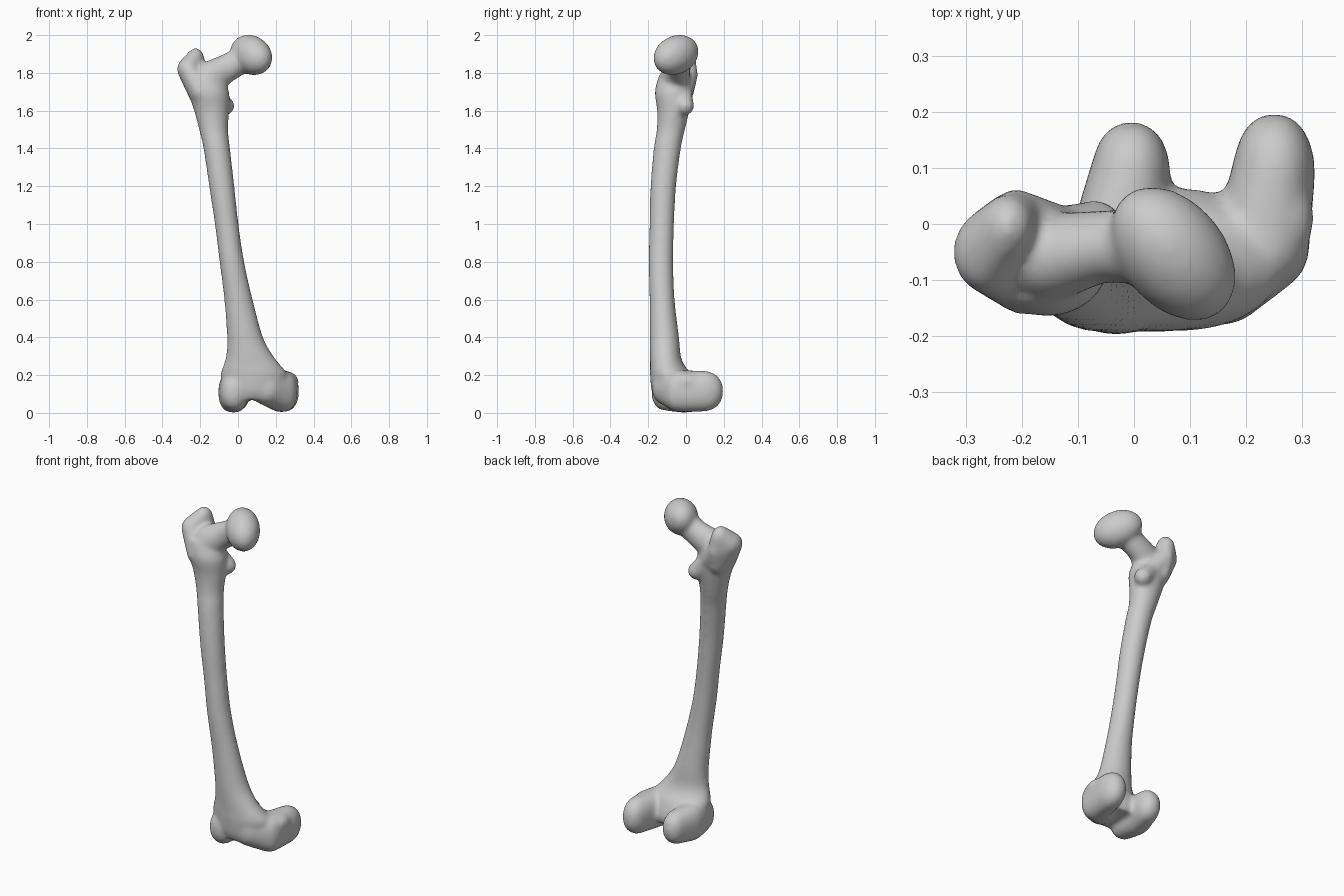
import bpy, bmesh
from math import sin, cos, pi, sqrt
from mathutils import Vector, Matrix

if "Cube" in bpy.data.objects:
    bpy.data.objects.remove(bpy.data.objects["Cube"])

INFLATE = 0.003          # makes up for shrinkage in the smoothing step
bm = bmesh.new()

# unit sphere points reused by every rounded mass
tmp = bmesh.new()
bmesh.ops.create_icosphere(tmp, subdivisions=3, radius=1)
SPHERE = [v.co.copy() for v in tmp.verts]
tmp.free()


def blob(c, h, tilt=(0, 0, 0), p=2.0):
    """Points of a (super)ellipsoid: centre, half extents, xy/xz/yz tilt, boxiness."""
    a, b, g = tilt
    s = sqrt(1 - a * a)
    k = (g - a * b) / s
    shear = Matrix(((1, 0, 0), (a, s, 0), (b, k, sqrt(1 - b * b - k * k))))
    pts = []
    for u in SPHERE:
        u = u / sum(abs(q) ** p for q in u) ** (1 / p)
        u = shear @ u
        pts.append(Vector([c[i] + u[i] * (h[i] + INFLATE) for i in range(3)]))
    return pts


def mass(*blobs):
    """Convex hull around blobs."""
    verts = [bm.verts.new(q) for pts in blobs for q in pts]
    bmesh.ops.convex_hull(bm, input=verts)
    for v in verts:
        if v.is_valid and not v.link_faces:
            bm.verts.remove(v)


def limb(*blobs):
    """Chain of hulls from one blob to the next."""
    for a, b in zip(blobs, blobs[1:]):
        mass(a, b)


def loft(sections, sides=32, steps=6):
    """Smooth tube through sections (z, x min, x max, y min, y max)."""
    s = [Vector(q) for q in sections]
    s = [s[0]] + s + [s[-1]]
    rows = []
    for i in range(1, len(s) - 2):
        p0, p1, p2, p3 = s[i - 1:i + 3]
        for j in range(steps):
            t = j / steps
            rows.append(0.5 * (2 * p1 + (p2 - p0) * t + (2 * p0 - 5 * p1 + 4 * p2 - p3) * t * t
                               + (3 * p1 - p0 - 3 * p2 + p3) * t ** 3))
    rows.append(s[-1])
    rings = []
    for z, x0, x1, y0, y1 in rows:
        rings.append([bm.verts.new(((x0 + x1) / 2 + ((x1 - x0) / 2 + INFLATE) * cos(2 * pi * k / sides),
                                    (y0 + y1) / 2 + ((y1 - y0) / 2 + INFLATE) * sin(2 * pi * k / sides), z))
                      for k in range(sides)])
    for a, b in zip(rings, rings[1:]):
        for k in range(sides):
            n = (k + 1) % sides
            bm.faces.new((a[k], a[n], b[n], b[k]))
    bm.faces.new(rings[0][::-1])
    bm.faces.new(rings[-1])


# shaft, flaring at both ends
loft([(0.07, -0.05, 0.22, -0.16, 0.05),
      (0.12, -0.08, 0.25, -0.18, 0.06),
      (0.20, -0.09, 0.26, -0.187, 0.03),
      (0.25, -0.075, 0.225, -0.187, -0.01),
      (0.30, -0.06, 0.185, -0.188, -0.03),
      (0.40, -0.055, 0.13, -0.19, -0.04),
      (0.60, -0.07, 0.075, -0.19, -0.063),
      (0.80, -0.095, 0.03, -0.195, -0.07),
      (1.00, -0.12, 0.0, -0.19, -0.066),
      (1.20, -0.15, -0.022, -0.185, -0.055),
      (1.40, -0.18, -0.045, -0.168, -0.03),
      (1.50, -0.203, -0.055, -0.152, -0.008),
      (1.60, -0.23, -0.05, -0.15, 0.015),
      (1.70, -0.262, -0.05, -0.162, 0.03),
      (1.79, -0.28, -0.09, -0.14, 0.03)])

# head and neck
mass(blob((0.07, -0.053, 1.895), (0.11, 0.118, 0.105), (-0.35, -0.14, 0.17)))
limb(blob((-0.15, -0.06, 1.77), (0.08, 0.075, 0.09)),
     blob((-0.06, -0.04, 1.822), (0.05, 0.062, 0.078)),
     blob((0.03, -0.04, 1.875), (0.05, 0.065, 0.072)))

# greater trochanter with its ridge
tip = blob((-0.225, -0.005, 1.868), (0.045, 0.055, 0.062))
side = blob((-0.265, -0.05, 1.82), (0.055, 0.07, 0.06))
base = blob((-0.2, -0.06, 1.7), (0.062, 0.1, 0.07))
back = blob((-0.21, 0.01, 1.79), (0.045, 0.05, 0.06))
mass(tip, side, back)
mass(side, base, back)

# lesser trochanter and the crest leading to it
lesser = blob((-0.068, -0.005, 1.625), (0.047, 0.045, 0.048))
limb(back, blob((-0.13, -0.01, 1.69), (0.04, 0.04, 0.05)), lesser)

# lateral condyle
limb(blob((-0.02, -0.105, 0.11), (0.07, 0.075, 0.095), p=2.3),
     blob((-0.025, -0.01, 0.11), (0.076, 0.09, 0.106), p=2.5),
     blob((-0.005, 0.09, 0.11), (0.067, 0.09, 0.095), p=2.2))

# medial condyle, sweeping outwards to the rear
limb(blob((0.15, -0.1, 0.135), (0.08, 0.078, 0.09), p=2.3),
     blob((0.23, -0.03, 0.115), (0.08, 0.085, 0.108), p=2.5),
     blob((0.25, 0.09, 0.115), (0.07, 0.105, 0.105), p=2.2))
mass(blob((0.278, 0.01, 0.165), (0.04, 0.07, 0.045)))

# fuse everything into one smooth bone
bmesh.ops.recalc_face_normals(bm, faces=bm.faces)
mesh = bpy.data.meshes.new("thigh_bone")
bm.to_mesh(mesh)
bm.free()
bone = bpy.data.objects.new("thigh_bone", mesh)
bpy.context.collection.objects.link(bone)
fuse = bone.modifiers.new("fuse", 'REMESH')
fuse.mode = 'VOXEL'
fuse.voxel_size = 0.01
fuse.use_smooth_shade = True
soften = bone.modifiers.new("soften", 'SMOOTH')
soften.factor = 0.5
soften.iterations = 16
